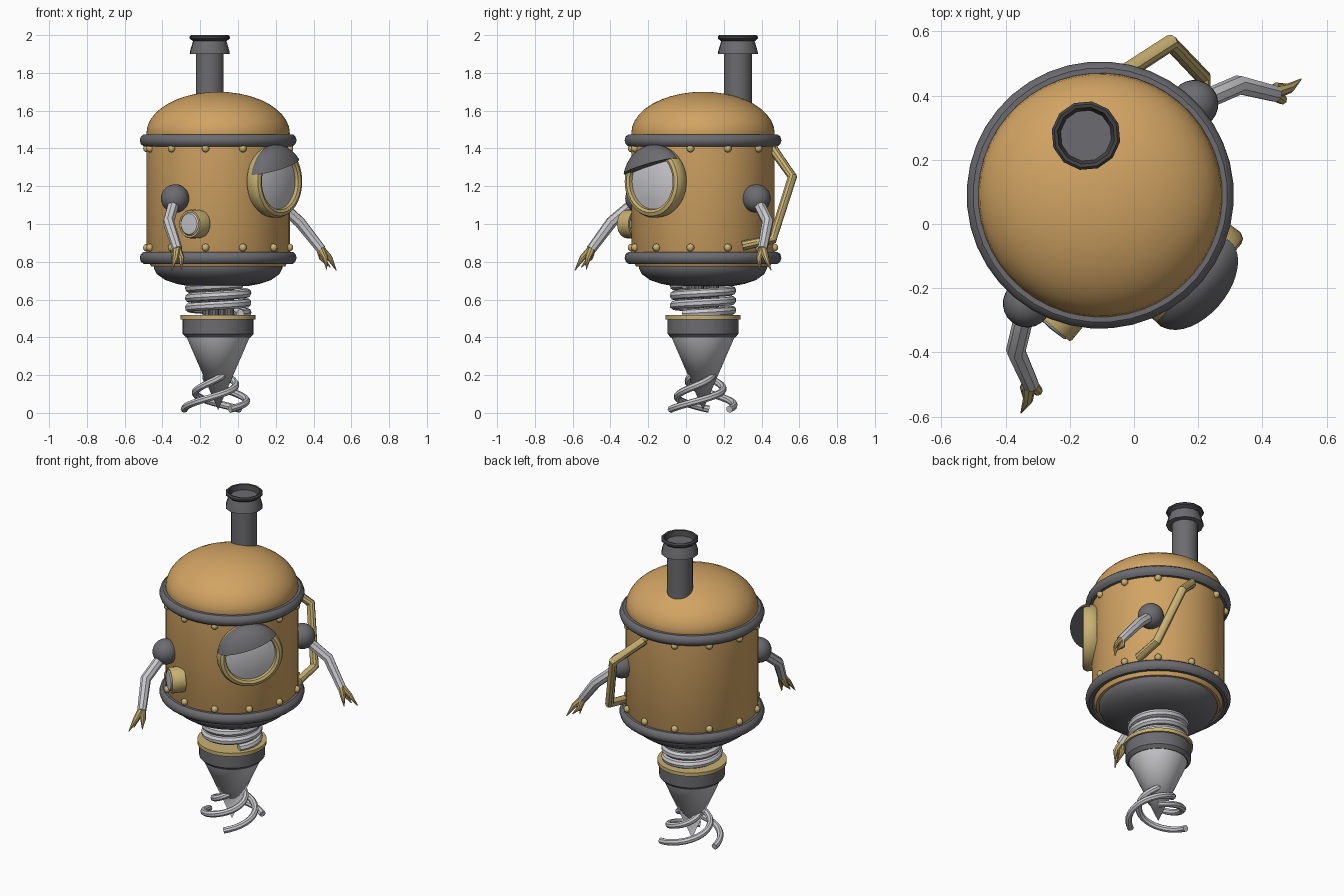
import bpy, bmesh, math
from mathutils import Matrix, Vector

if "Cube" in bpy.data.objects:
    bpy.data.objects.remove(bpy.data.objects["Cube"])

# Local frame: +x is the robot's forward direction, turned and shifted into place
BASE = Matrix.Translation((-0.105, 0.09, 0)) @ Matrix.Rotation(math.radians(-40), 4, 'Z')


def material(name, rgb):
    m = bpy.data.materials.new(name)
    m.diffuse_color = (*rgb, 1)
    m.use_nodes = True
    m.node_tree.nodes["Principled BSDF"].inputs["Base Color"].default_value = m.diffuse_color
    return m


TAN = material("copper_tan", (0.64, 0.37, 0.125))
BRASS = material("brass", (0.58, 0.44, 0.17))
GREY = material("iron_grey", (0.15, 0.147, 0.16))
DARK = material("dark_iron", (0.06, 0.06, 0.062))
SILVER = material("silver", (0.60, 0.60, 0.63))


def finish(name, bm, mat):
    bmesh.ops.recalc_face_normals(bm, faces=bm.faces)
    bm.transform(BASE)
    me = bpy.data.meshes.new(name)
    bm.to_mesh(me)
    bm.free()
    me.materials.append(mat)
    ob = bpy.data.objects.new(name, me)
    bpy.context.collection.objects.link(ob)
    return ob


def lathe(name, profile, mat, segs=40, place=Matrix(), closed=False):
    """Spin (radius, height) points around z, then place."""
    bm = bmesh.new()
    rings = []
    for r, z in profile:
        if r < 1e-5:
            rings.append([bm.verts.new((0, 0, z))] * segs)
        else:
            rings.append([bm.verts.new((r * math.cos(a), r * math.sin(a), z))
                          for a in (2 * math.pi * i / segs for i in range(segs))])
    pairs = list(zip(rings, rings[1:]))
    if closed:
        pairs.append((rings[-1], rings[0]))
    for a, b in pairs:
        for i in range(segs):
            j = (i + 1) % segs
            face = list(dict.fromkeys((a[i], a[j], b[j], b[i])))
            if len(face) > 2:
                bm.faces.new(face)
    bm.transform(place)
    return finish(name, bm, mat)


def ring_band(name, major, minor, z, mat):
    prof = [(major + minor * math.cos(t), z + minor * 1.15 * math.sin(t))
            for t in (2 * math.pi * k / 10 for k in range(10))]
    return lathe(name, prof, mat, closed=True)


def tube(name, pts, radius, mat, taper=None, sides=2):
    """Round bar along points, optionally with a radius factor per point."""
    cu = bpy.data.curves.new(name, 'CURVE')
    cu.dimensions = '3D'
    cu.bevel_depth = radius
    cu.bevel_resolution = sides
    cu.use_fill_caps = True
    sp = cu.splines.new('POLY')
    sp.points.add(len(pts) - 1)
    for i, p in enumerate(pts):
        sp.points[i].co = (*p, 1)
        sp.points[i].radius = taper[i] if taper else 1
    tmp = bpy.data.objects.new(name + "_path", cu)
    bpy.context.collection.objects.link(tmp)
    me = bpy.data.meshes.new_from_object(tmp.evaluated_get(bpy.context.evaluated_depsgraph_get()))
    bpy.data.objects.remove(tmp)
    bm = bmesh.new()
    bm.from_mesh(me)
    bpy.data.meshes.remove(me)
    bmesh.ops.remove_doubles(bm, verts=bm.verts, dist=1e-5)
    return finish(name, bm, mat)


def helix(turns, r0, r1, z0, z1, start, steps):
    out = []
    for i in range(steps + 1):
        t = i / steps
        a = math.radians(start) + 2 * math.pi * turns * t
        r = r0 + (r1 - r0) * t
        out.append((r * math.cos(a), r * math.sin(a), z0 + (z1 - z0) * t))
    return out


def at(x, y, z):
    return Matrix.Translation((x, y, z))


# Boiler body, domed lid and round belly
lathe("body", [(0.33, 0.775), (0.355, 0.775), (0.38, 0.82), (0.38, 1.45), (0.36, 1.45)], TAN, 48)
lathe("dome", [(0.37, 1.44), (0.38, 1.48)] +
      [(0.38 * math.cos(t), 1.48 + 0.22 * math.sin(t))
       for t in (math.pi / 2 * k / 10 for k in range(1, 11))], TAN, 48)
lathe("belly", [(0.34, 0.79), (0.34, 0.765), (0.325, 0.735), (0.28, 0.703),
                (0.22, 0.683), (0.16, 0.672), (0, 0.67)], GREY, 48)
for label, z in (("upper", 1.443), ("lower", 0.821)):
    ring_band(label + "_band", 0.387, 0.029, z, GREY)

# Rivets in two rows
bm = bmesh.new()
for z in (1.40, 0.875):
    for k in range(12):
        a = math.radians(30 * k)
        bmesh.ops.create_uvsphere(bm, u_segments=10, v_segments=6, radius=0.021,
                                  matrix=at(0.383 * math.cos(a), 0.383 * math.sin(a), z))
finish("rivets", bm, BRASS)

# Chimney with flared collar and hollow rim
stack = at(-0.153, 0.113, 0)
lathe("chimney", [(0.074, 1.55), (0.074, 1.91)], GREY, 24, stack)
lathe("chimney_collar", [(0.07, 1.90), (0.108, 1.90), (0.106, 1.915), (0.09, 1.968),
                         (0.08, 1.968), (0, 1.968)], GREY, 12, stack)
lathe("chimney_rim", [(0.088, 1.966), (0.108, 1.982), (0.108, 1.992), (0.1, 2.0),
                      (0.09, 1.998), (0.08, 1.968)], DARK, 12, stack, closed=True)

# Big eye: housing ring, lens and tilted eyelid
eye = at(0.40, 0, 1.225) @ Matrix.Rotation(math.pi / 2, 4, 'Y')
lathe("eye_ring", [(0.18, -0.05), (0.19, -0.03), (0.192, 0.008), (0.183, 0.027), (0.165, 0.034),
                   (0.15, 0.028), (0.145, 0.0), (0.145, -0.05)], BRASS, 40, eye, closed=True)
lathe("eye_lens", [(0.15, 0.008), (0.1, 0.02), (0.05, 0.027), (0, 0.029)], SILVER, 40, eye)
bm = bmesh.new()
bmesh.ops.create_uvsphere(bm, u_segments=40, v_segments=24, radius=1,
                          matrix=Matrix.Diagonal((0.115, 0.195, 0.195, 1)))
for co, no in (((0, 0, 0.085), (0, 0.26, -1)), ((-0.01, 0, 0), (-1, 0, 0))):
    cut = bmesh.ops.bisect_plane(bm, geom=bm.verts[:] + bm.edges[:] + bm.faces[:],
                                 plane_co=co, plane_no=no, clear_outer=True)
    edges = [e for e in cut['geom_cut'] if isinstance(e, bmesh.types.BMEdge)]
    bmesh.ops.holes_fill(bm, edges=edges, sides=0)
bm.transform(at(0.40, 0, 1.225))
finish("eyelid", bm, GREY)

# Side gauge
gauge = at(0.147, -0.41, 1.0) @ Matrix.Rotation(math.pi / 2, 4, 'X')
lathe("gauge_ring", [(0.075, -0.08), (0.076, -0.008), (0.072, 0), (0.062, 0), (0.062, -0.08)],
      BRASS, 24, gauge, closed=True)
lathe("gauge_glass", [(0.063, -0.004), (0.055, 0.006), (0, 0.009)], SILVER, 24, gauge)

# Arms with shoulder balls and two-fingered claws, mirrored left and right
for side, s in (("right", 1), ("left", -1)):
    def pt(x, y, z):
        return Vector((x, y * s, z))
    bm = bmesh.new()
    bmesh.ops.create_uvsphere(bm, u_segments=24, v_segments=16, radius=0.075,
                              matrix=Matrix.Translation(pt(0.042, 0.405, 1.135)))
    finish(side + "_shoulder", bm, GREY)
    tube(side + "_arm", [pt(0.05, 0.42, 1.12), pt(0.11, 0.54, 1.01), pt(0.216, 0.592, 0.865)],
         0.031, SILVER, (1, 1, 0.85))
    for n, knuckle, tip in (("outer", (0.238, 0.635, 0.82), (0.247, 0.678, 0.755)),
                            ("inner", (0.243, 0.592, 0.82), (0.248, 0.598, 0.76)),
                            ("thumb", (0.205, 0.61, 0.82), (0.235, 0.645, 0.77))):
        tube(f"{side}_{n}_finger", [pt(0.208, 0.588, 0.876), pt(*knuckle), pt(*tip)],
             0.021, BRASS, (1, 0.75, 0.1))

# Bent brass pipe on the back
tube("side_pipe", [(-0.19, 0.33, 1.39), (-0.137, 0.503, 1.25), (0.007, 0.487, 0.92),
                   (0.11, 0.365, 0.885)], 0.026, BRASS, sides=3)

# Spring neck around posts
tube("neck_spring", helix(3, 0.153, 0.153, 0.525, 0.68, 0, 72), 0.024, SILVER)
for k in range(4):
    a = math.radians(90 * k + 20)
    lathe(f"neck_post_{k + 1}", [(0, 0.5), (0.026, 0.5), (0.026, 0.68), (0, 0.68)], GREY, 10,
          at(0.062 * math.cos(a), 0.062 * math.sin(a), 0))

# Drill: flange, collar, cone and three spiral blades
lathe("drill_flange", [(0, 0.495), (0.199, 0.495), (0.199, 0.517), (0, 0.517)], BRASS)
lathe("drill_collar", [(0, 0.497), (0.188, 0.497), (0.188, 0.418), (0.17, 0.398), (0, 0.398)], GREY)
lathe("drill_cone", [(0, 0.402), (0.168, 0.402), (0, 0.015)], SILVER)
for k in range(3):
    tube(f"drill_spiral_{k + 1}", helix(0.72, 0.182, 0.055, 0.019, 0.212, 90 + 120 * k, 26),
         0.019, SILVER)

# Smooth shading with sharp corners kept
bpy.ops.object.select_all(action='SELECT')
bpy.context.view_layer.objects.active = bpy.context.scene.objects["body"]
bpy.ops.object.shade_smooth_by_angle(angle=math.radians(35))
